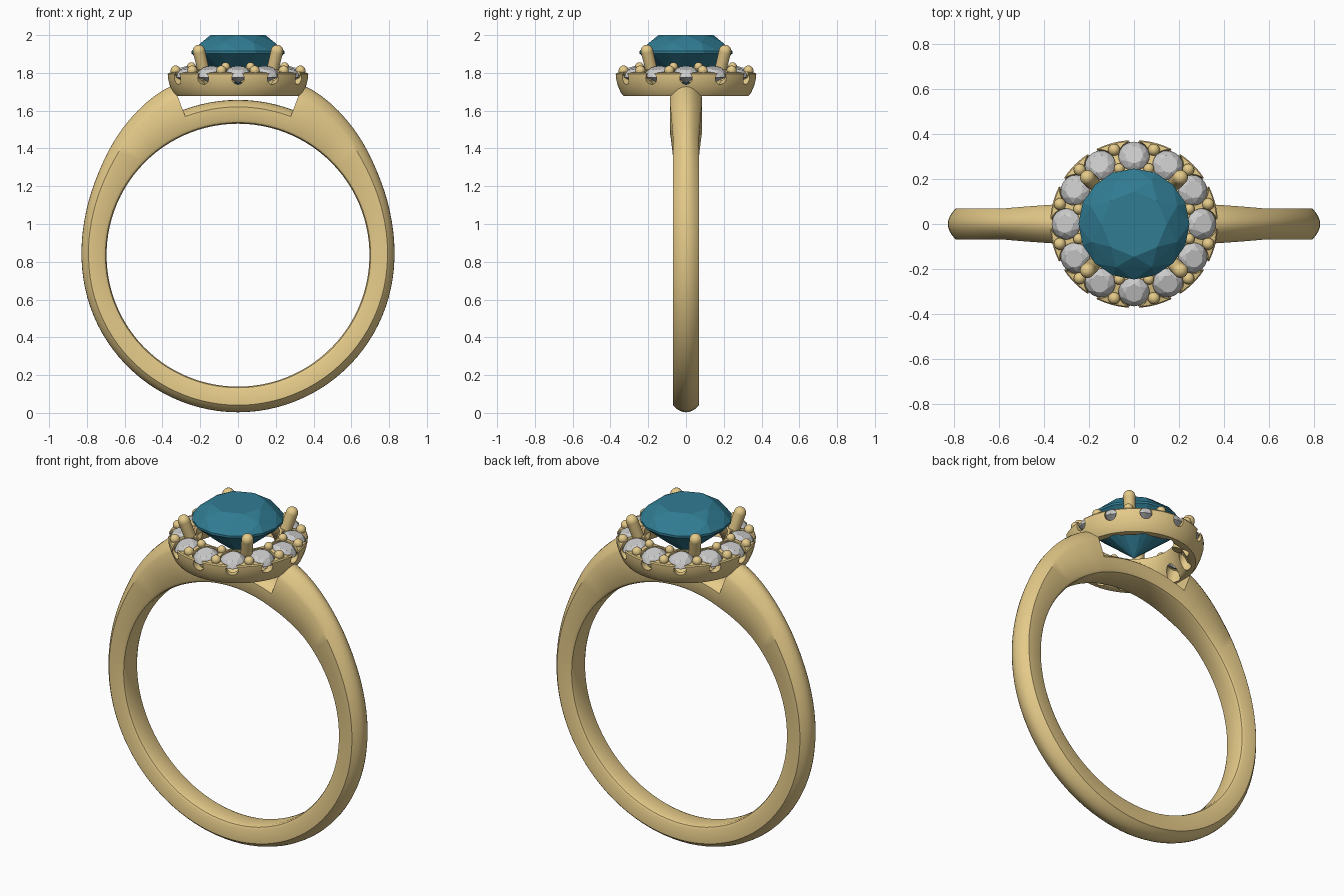
import bpy, bmesh
from math import sin, cos, pi, radians
from mathutils import Matrix, Vector

if "Cube" in bpy.data.objects:
    bpy.data.objects.remove(bpy.data.objects["Cube"])


def material(name, rgb):
    m = bpy.data.materials.new(name)
    m.diffuse_color = (*rgb, 1)
    m.use_nodes = True
    m.node_tree.nodes["Principled BSDF"].inputs["Base Color"].default_value = m.diffuse_color
    return m


GOLD = material("gold", (0.78, 0.59, 0.25))
TEAL = material("teal", (0.03, 0.20, 0.29))


def finish(name, bm, mat=None, smooth=True):
    bmesh.ops.remove_doubles(bm, verts=bm.verts, dist=1e-5)
    bmesh.ops.recalc_face_normals(bm, faces=bm.faces)
    me = bpy.data.meshes.new(name)
    bm.to_mesh(me)
    bm.free()
    ob = bpy.data.objects.new(name, me)
    bpy.context.collection.objects.link(ob)
    if mat:
        me.materials.append(mat)
    if smooth:
        shade(ob)
    return ob


def activate(ob):
    bpy.ops.object.select_all(action='DESELECT')
    ob.select_set(True)
    bpy.context.view_layer.objects.active = ob


def shade(ob):
    activate(ob)
    bpy.ops.object.shade_smooth_by_angle(angle=radians(35))


def skin(bm, rings):
    # quads between closed rings of points, last ring joined to the first
    vs = [[bm.verts.new(p) for p in r] for r in rings]
    for i, a in enumerate(vs):
        b = vs[(i + 1) % len(vs)]
        for j in range(len(a)):
            k = (j + 1) % len(a)
            bm.faces.new((a[j], a[k], b[k], b[j]))


def lathe(bm, profile, n, mat=Matrix()):
    skin(bm, [[mat @ Vector((r * cos(t), r * sin(t), z)) for r, z in profile]
              for t in (2 * pi * i / n for i in range(n))])


def around(angle, r, z, tilt=0):
    return (Matrix.Rotation(angle, 4, 'Z') @ Matrix.Translation((r, 0, z))
            @ Matrix.Rotation(tilt, 4, 'Y'))


def brilliant(bm, r, crown, depth, mat):
    # round cut stone as the hull of its facet corners, girdle at z = 0
    pts = [Vector((0, 0, -depth))]
    for n, off, k, z in ((8, 0, 0.59, crown), (8, 0.5, 0.84, crown * 0.56),
                         (16, 0, 1, 0.0), (16, 0, 1, -0.05 * r),
                         (8, 0.5, 0.55, -depth * 0.5)):
        for i in range(n):
            t = 2 * pi * (i + off) / n
            pts.append(Vector((r * k * cos(t), r * k * sin(t), z)))
    bmesh.ops.convex_hull(bm, input=[bm.verts.new(mat @ p) for p in pts])


# Band: swept section, stepping up from the bridge to the tall shoulders
CZ, R_IN, STEP = 0.835, 0.695, 20.8
HEIGHTS = ((20, 0.967), (24, 0.964), (38.3, 0.92), (58.6, 0.857), (75, 0.834), (90, 0.828), (180, 0.832))


def outer(deg):
    for (a, ra), (b, rb) in zip(HEIGHTS, HEIGHTS[1:]):
        if deg <= b:
            return ra + (rb - ra) * (deg - a) / (b - a)
    return HEIGHTS[-1][1]


def smooth_outer(deg):
    return sum(outer(max(20, deg + d)) for d in (-6, -3, 0, 3, 6)) / 5


def section(deg, ro):
    a = abs(deg)
    w = 0.07 + 0.016 * min(1, max(0, (42 - a) / 18))
    d = 0.037 + max(0, ro - 0.83) * 0.25
    half = [(w - 0.022, R_IN + 0.001), (w - 0.008, R_IN + 0.007), (w, R_IN + 0.02)]
    half += [(w * k, ro - d * k * k) for k in (1, 0.85, 0.7, 0.5, 0.25)]
    prof = half + [(0, ro)] + [(-y, r) for y, r in reversed(half)]
    t = radians(deg)
    return [(r * sin(t), y, CZ + r * cos(t)) for y, r in prof]


bm = bmesh.new()
rings = [section(-STEP + 2 * STEP * i / 12, 0.822) for i in range(13)]
N = 90
for i in range(N + 1):
    deg = STEP + (360 - 2 * STEP) * i / N
    deg = deg if deg <= 180 else deg - 360
    rings.append(section(deg, smooth_outer(abs(deg))))
skin(bm, rings)
finish("band", bm, GOLD)

# Halo setting: lathed collar with seats and rim notches cut out
bm = bmesh.new()
lathe(bm, [(0.285, 1.682), (0.295, 1.677), (0.33, 1.677), (0.345, 1.695), (0.36, 1.73),
           (0.371, 1.765), (0.373, 1.793), (0.368, 1.80), (0.235, 1.832),
           (0.222, 1.825), (0.225, 1.79)], 96)
halo = finish("halo_setting", bm, GOLD, smooth=False)

TILT = radians(16)
STONES = [around(2 * pi * i / 12, 0.30, 1.797, TILT) for i in range(12)]
seats = bmesh.new()
notches = bmesh.new()
for i, m in enumerate(STONES):
    lathe(seats, [(0, -0.2), (0.042, -0.2), (0.042, -0.035), (0.069, -0.005),
                  (0.069, 0.1), (0, 0.1)], 24, m)
    for dz in (0,):
        bmesh.ops.create_cone(notches, cap_ends=True, segments=20, radius1=0.033,
                              radius2=0.033, depth=0.1,
                              matrix=around(2 * pi * i / 12, 0.37, 1.772, pi / 2))
for bmc, name in ((seats, "seat_cutter"), (notches, "notch_cutter")):
    # drop the zero-area faces on the lathe axis
    bmesh.ops.dissolve_degenerate(bmc, dist=1e-5, edges=bmc.edges)
    cutter = finish(name, bmc, smooth=False)
    cutter.hide_render = True
    mod = halo.modifiers.new(name, 'BOOLEAN')
    mod.operation, mod.solver, mod.object = 'DIFFERENCE', 'EXACT', cutter
    activate(halo)
    bpy.ops.object.modifier_apply(modifier=name)
    bpy.data.objects.remove(cutter)
shade(halo)

# Halo stones
bm = bmesh.new()
for m in STONES:
    brilliant(bm, 0.069, 0.03, 0.055, m)
finish("halo_stones", bm, smooth=False)

# Beads gripping the halo stones
bm = bmesh.new()
for i in range(12):
    t = 2 * pi * (i + 0.5) / 12
    for r, z, rad in ((0.342, 1.812, 0.027), (0.255, 1.832, 0.024)):
        bmesh.ops.create_uvsphere(bm, u_segments=16, v_segments=10, radius=rad,
                                  matrix=around(t, r, z, TILT))
finish("halo_beads", bm, GOLD)

# Four claws leaning outward, with rounded tips
bm = bmesh.new()
for i in range(4):
    a, b = Vector((0.232, 0, 1.74)), Vector((0.293, 0, 1.916))
    spin = Matrix.Rotation(pi / 4 + i * pi / 2, 4, 'Z')
    rot = (b - a).to_track_quat('Z', 'Y').to_matrix().to_4x4()
    bmesh.ops.create_cone(bm, cap_ends=True, segments=20, radius1=0.03, radius2=0.033,
                          depth=(b - a).length,
                          matrix=spin @ Matrix.Translation((a + b) / 2) @ rot)
    bmesh.ops.create_uvsphere(bm, u_segments=20, v_segments=12, radius=0.033,
                              matrix=spin @ Matrix.Translation(b) @ rot)
finish("claws", bm, GOLD)

# Centre stone
bm = bmesh.new()
brilliant(bm, 0.247, 0.085, 0.215, Matrix.Translation((0, 0, 1.915)))
finish("centre_stone", bm, TEAL, smooth=False)
